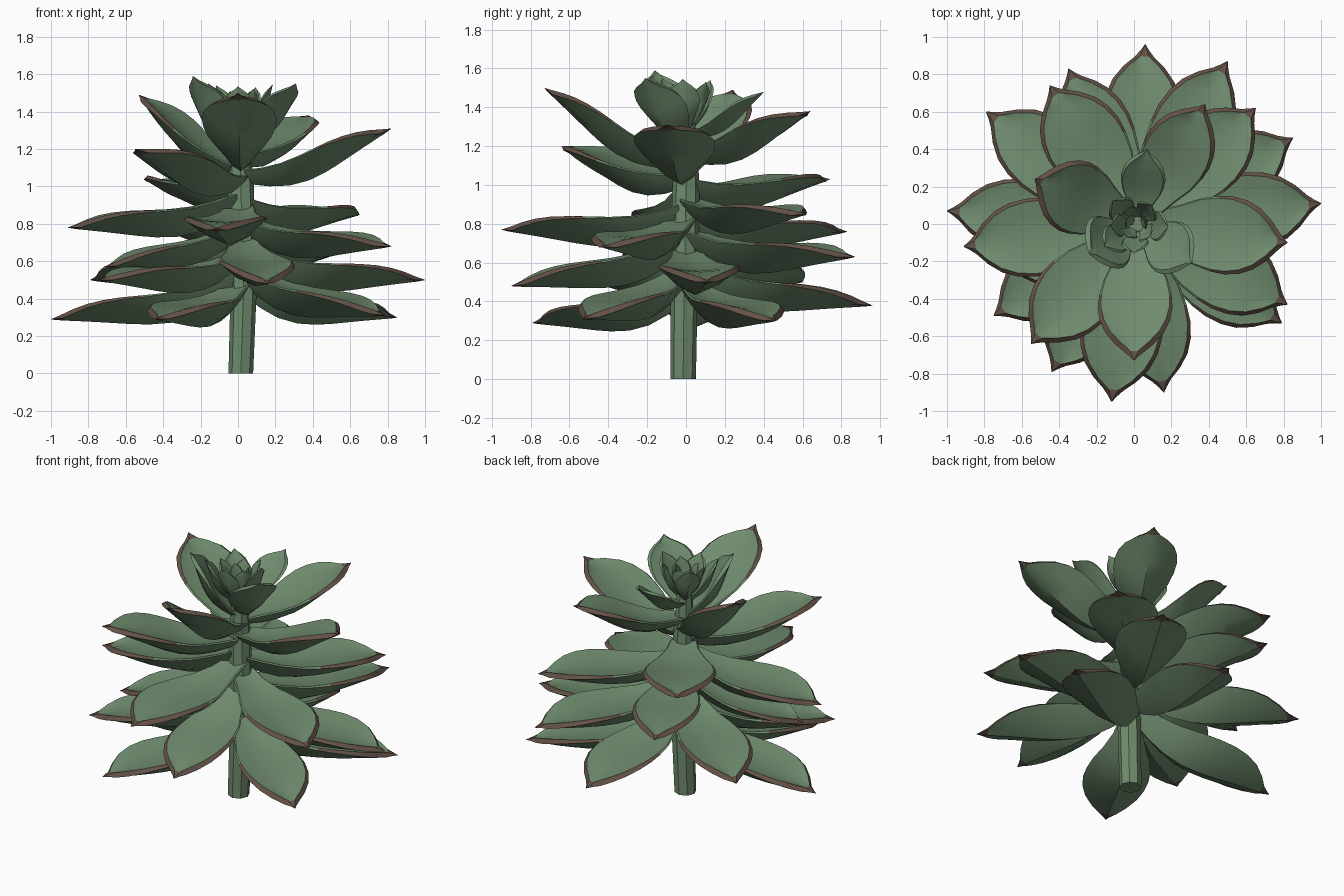
import bpy, bmesh, math
from mathutils import Vector

if "Cube" in bpy.data.objects:
    bpy.data.objects.remove(bpy.data.objects["Cube"])


def material(name, rgb):
    m = bpy.data.materials.new(name)
    m.diffuse_color = (*rgb, 1)
    m.use_nodes = True
    m.node_tree.nodes["Principled BSDF"].inputs["Base Color"].default_value = m.diffuse_color
    return m


GREEN = material("leaf green", (0.16, 0.26, 0.155))
BROWN = material("margin brown", (0.125, 0.082, 0.064))


def finish(name, bm, angle):
    bmesh.ops.recalc_face_normals(bm, faces=bm.faces)
    mesh = bpy.data.meshes.new(name)
    bm.to_mesh(mesh)
    bm.free()
    mesh.materials.append(GREEN)
    mesh.materials.append(BROWN)
    ob = bpy.data.objects.new(name, mesh)
    bpy.context.collection.objects.link(ob)
    bpy.ops.object.select_all(action='DESELECT')
    ob.select_set(True)
    bpy.context.view_layer.objects.active = ob
    bpy.ops.object.shade_smooth_by_angle(angle=math.radians(angle))
    return ob


def loft(bm, rings):
    """Skin a list of point rings; returns faces as (row, column, face)."""
    vr = [[bm.verts.new(p) for p in ring] for ring in rings]
    n = len(vr[0])
    out = []
    for i in range(len(vr) - 1):
        for j in range(n):
            k = (j + 1) % n
            out.append((i, j, bm.faces.new((vr[i][j], vr[i][k], vr[i + 1][k], vr[i + 1][j]))))
    bm.faces.new(vr[0])
    bm.faces.new(vr[-1])
    return out


# half-width along the leaf: (position, share of full half-width)
OUTLINE = [(0, .36), (.12, .46), (.25, .65), (.38, .86), (.5, .97), (.6, 1.0),
           (.7, .94), (.79, .79), (.87, .53), (.93, .25), (.97, .1), (1, .01)]


def leaf(name, tip, base_z, half_w):
    tip = Vector(tip)
    out = Vector((tip.x, tip.y, 0)).normalized()
    base = out * min(0.03, Vector((tip.x, tip.y)).length * .4) + Vector((.015, 0, base_z))
    d = tip - base
    length = d.length
    side = Vector((0, 0, 1)).cross(out)
    up = d.normalized().cross(side)
    rings = []
    for t, w in OUTLINE:
        hw = half_w * w
        # dips near the stem, swells slightly before the drooping tip
        bend = -.022 * math.sin(math.pi * t) - .022 * math.sin(2 * math.pi * t)
        mid = base + d * t + up * bend * length
        cup = .14 * hw
        thick = .135 * length * (math.sin(math.pi * min(1, .2 + .8 * t)) ** .9) + .001
        # the margin widens towards the tip
        band = min(.008 + .026 * max(0, t - .4) / .6, hw * .55) * min(1, half_w / .17)
        rim = band * .8
        # upper face, margin, keeled underside
        section = [(band - hw, cup), (-hw * .5, cup * .3), (0, 0), (hw * .5, cup * .3),
                   (hw - band, cup), (hw, cup - rim), (hw * .5, -thick * .62),
                   (0, -thick), (-hw * .5, -thick * .62), (-hw, cup - rim)]
        rings.append([mid + side * a + up * b for a, b in section])
    bm = bmesh.new()
    for row, col, f in loft(bm, rings):
        # brown margin on the outer part of the leaf, brown point at the tip
        if half_w > .17 and (row >= 4 and col in (4, 9) or row >= 9):
            f.material_index = 1
    return finish(name, bm, 32)


# stem: slightly leaning eight-sided column
bm = bmesh.new()
rings = []
for x, y, z, r in [(.015, -.015, 0, .066), (.03, -.01, .45, .07), (.015, 0, 1.0, .07), (.01, 0, 1.36, .045)]:
    rings.append([Vector((x + r * math.cos(a * math.pi / 4), y + r * math.sin(a * math.pi / 4), z))
                  for a in range(8)])
loft(bm, rings)
finish("stem", bm, 25)

# large leaves in spiral order: (step on the stem, tip x, y, z, half-width)
LEAVES = [
    (0, -.44, -.79, .29, .20), (1, .85, .46, .30, .20), (2, -1.0, .07, .29, .20),
    (3, .79, -.53, .31, .20), (4, .06, .96, .38, .21), (5, -.75, -.49, .50, .20),
    (6, 1.0, .11, .50, .21), (7, -.79, .60, .50, .21), (8, .16, -.90, .48, .20),
    (9, .50, .87, .63, .21), (10, -.71, -.22, .57, .19), (11, .82, -.43, .68, .21),
    (12, -.35, .83, .76, .20), (13, -.12, -.95, .77, .22), (14, .65, .62, .85, .21),
    (15, -.91, -.12, .78, .21), (17, -.45, .74, 1.03, .22), (18, -.55, -.64, 1.20, .21),
    (19, .82, -.10, 1.31, .21), (20, -.53, .24, 1.49, .20), (21, 0, -.73, 1.50, .20),
    (22, .38, .64, 1.38, .19), (23, -.24, -.16, 1.59, .16), (24, .31, -.21, 1.55, .15),
    (25, .07, .40, 1.48, .12),
]
for step, x, y, z, hw in LEAVES:
    leaf(f"leaf_{step:02d}", (x, y, z), .47 + .032 * step, hw)

# small upright heart leaves continuing the spiral
for k in range(11):
    a = math.radians(80 + 137.5 * (k + 1))
    r = .20 - .015 * k
    leaf(f"heart_leaf_{k:02d}", (r * math.cos(a), r * math.sin(a), 1.55 - .005 * k),
         1.29 + .008 * k, .085 - .0045 * k)
